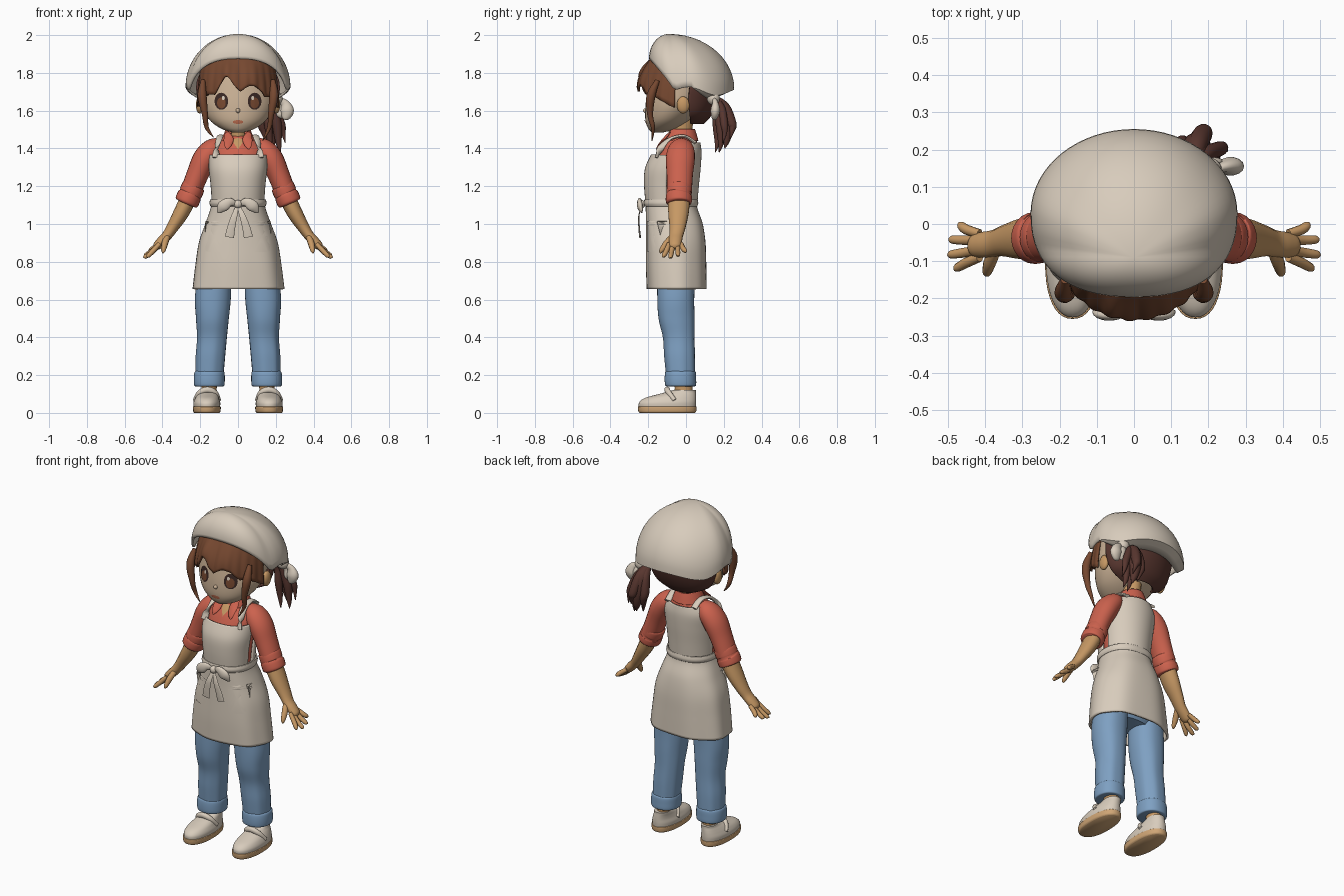
import bpy, bmesh, math
from mathutils import Vector
from mathutils.bvhtree import BVHTree


def paint(name, r, g, b):
    m = bpy.data.materials.new(name)
    m.diffuse_color = [((c / 255 + 0.055) / 1.055) ** 2.4 for c in (r, g, b)] + [1]
    return m


CREAM = paint("cream cloth", 216, 204, 188)
FACE = paint("pale face", 203, 178, 150)
SKIN = paint("tan skin", 198, 152, 100)
SHIRT = paint("coral shirt", 204, 98, 78)
DENIM = paint("blue denim", 126, 160, 194)
HAIR = paint("brown hair", 118, 72, 48)
DARK = paint("dark hair", 88, 54, 47)
EYE = paint("eye dark", 58, 40, 36)
SOLE = paint("tan sole", 208, 166, 118)
LIP = paint("lip", 190, 110, 80)


def smooth(rows, n=6):
    """Catmull-Rom through tuples."""
    out, last = [], len(rows) - 1
    for i in range(last):
        p = [rows[max(i - 1, 0)], rows[i], rows[i + 1], rows[min(i + 2, last)]]
        for k in range(n):
            t = k / n
            out.append(tuple(0.5 * (2 * b + (c - a) * t + (2 * a - 5 * b + 4 * c - d) * t * t
                                    + (3 * b - a - 3 * c + d) * t ** 3) for a, b, c, d in zip(*p)))
    return out + [tuple(rows[-1])]


def power(v, p):
    return math.copysign(abs(v) ** (2 / p), v)


def grid(name, rings, mat, closed=True, cap=True, mirror=False, thick=0):
    """Skin a list of point rings."""
    bm = bmesh.new()
    vs = [[bm.verts.new(p) for p in r] for r in rings]
    n = len(rings[0])
    for r0, r1 in zip(vs, vs[1:]):
        for j in range(n if closed else n - 1):
            k = (j + 1) % n
            bm.faces.new((r0[j], r0[k], r1[k], r1[j]))
    if closed and cap:
        bm.faces.new(vs[0])
        bm.faces.new(vs[-1])
    bmesh.ops.remove_doubles(bm, verts=bm.verts[:], dist=1e-5)
    bmesh.ops.recalc_face_normals(bm, faces=bm.faces[:])
    me = bpy.data.meshes.new(name)
    bm.to_mesh(me)
    bm.free()
    me.materials.append(mat)
    me.polygons.foreach_set("use_smooth", [True] * len(me.polygons))
    me.set_sharp_from_angle(angle=math.radians(50))
    ob = bpy.data.objects.new(name, me)
    bpy.context.collection.objects.link(ob)
    if thick:
        s = ob.modifiers.new("thickness", 'SOLIDIFY')
        s.thickness, s.offset = thick, 0
    if mirror:
        ob.modifiers.new("mirror", 'MIRROR').use_mirror_merge = False
    return ob


def loft(name, rows, mat, p=2, arc=(0, 360), seg=40, fold=0, **kw):
    """Rows are (x centre, z, x radius, front y, back y)."""
    closed = arc[1] - arc[0] == 360
    rings, fine = [], smooth(rows)
    for i, (cx, z, rx, f, b) in enumerate(fine):
        ring = []
        for j in range(seg if closed else seg + 1):
            a = math.radians(arc[0] + (arc[1] - arc[0]) * j / seg)
            w = 1 + fold * i / len(fine) * math.sin(7 * a + 1)
            ring.append((cx + rx * w * power(math.cos(a), p), (f + b) / 2 + (b - f) / 2 * w * power(math.sin(a), p), z))
        rings.append(ring)
    return grid(name, rings, mat, closed, **kw)


def tube(name, pts, mat, flat=1.0, seg=14, ref=(0, 1, 0), **kw):
    """Points are (x, y, z, radius); flat scales the cross-section along ref."""
    pts, rings = smooth(pts, 5), []
    for i, q in enumerate(pts):
        t = (Vector(pts[min(i + 1, len(pts) - 1)][:3]) - Vector(pts[max(i - 1, 0)][:3])).normalized()
        side = t.cross(Vector(ref)).normalized()
        up = side.cross(t)
        rings.append([Vector(q[:3]) + q[3] * (math.cos(a) * side + flat * math.sin(a) * up)
                      for a in (2 * math.pi * j / seg for j in range(seg))])
    return grid(name, rings, mat, **kw)


def ball(name, c, r, mat, **kw):
    rings = [[(c[0] + r[0] * math.sin(u) * math.cos(v), c[1] + r[1] * math.sin(u) * math.sin(v), c[2] + r[2] * math.cos(u))
              for v in (math.tau * j / 20 for j in range(20))] for u in (math.pi * i / 12 for i in range(13))]
    return grid(name, rings, mat, cap=False, **kw)


def plate(name, target, x, z, w, h, mat, p=2, lift=0.004, taper=0, **kw):
    """Thin patch laid onto the front of a target."""
    me = target.data
    tree = BVHTree.FromPolygons([v.co for v in me.vertices], [q.vertices[:] for q in me.polygons])
    rings = []
    for r in (0, 0.3, 0.6, 0.85, 1):
        ring = []
        for j in range(32):
            a = math.tau * j / 32
            v = r * power(math.sin(a), p)
            px, pz = x + w * r * power(math.cos(a), p) * (1 + taper * v), z + h * v
            hit = tree.ray_cast(Vector((px, -2, pz)), Vector((0, 1, 0)))[0]
            hit = hit or tree.find_nearest(Vector((px, -0.15, pz)))[0]
            ring.append((px, hit.y - lift, pz))
        rings.append(ring)
    return grid(name, rings, mat, cap=False, **kw)


# head and face
head = loft("head", [(0, 1.485, .03, -.18, -.12), (0, 1.505, .09, -.2, -.05), (0, 1.55, .15, -.215, .02),
                     (0, 1.62, .19, -.215, .09), (0, 1.7, .2, -.205, .14), (0, 1.8, .195, -.185, .16),
                     (0, 1.88, .14, -.15, .1), (0, 1.93, .04, -.08, .02)], FACE)
ball("nose", (0, -.213, 1.6), (.012, .014, .013), FACE)
ball("ear", (.203, -.015, 1.63), (.02, .034, .045), SKIN, mirror=True)
plate("eye", head, .088, 1.65, .036, .045, EYE, mirror=True)
plate("iris", head, .088, 1.641, .023, .029, HAIR, lift=.006, mirror=True)
plate("eye_glint", head, .078, 1.667, .008, .01, CREAM, lift=.008, mirror=True)
plate("mouth", head, 0, 1.54, .028, .01, LIP)
loft("neck", [(0, 1.38, .06, -.1, .04), (0, 1.45, .05, -.09, .03), (0, 1.56, .052, -.1, .04)], SKIN)

# hair: back shell, fringe with ragged hem, side locks, ponytail
loft("back_hair", [(0, 1.535, .1, -.05, .09), (0, 1.58, .175, -.1, .13), (0, 1.66, .207, -.15, .165),
                   (0, 1.76, .21, -.15, .18), (0, 1.86, .15, -.1, .13)], DARK, arc=(2, 178), thick=.014)
rings = []
for i in range(11):
    t = i / 10
    e, ring = math.sin(t * math.pi / 2), []
    for j in range(101):
        a = math.radians(-174 + 168 * j / 100)
        c, s = math.cos(a), math.sin(a)
        hem = 1.70 - .085 * abs(c) ** 3 + .04 * abs(math.sin(4.5 * a + .5)) * (1 - c * c * .7)
        hem += .045 * math.exp(-((c + .3) / .16) ** 2)
        groove = 1 + .012 * t * math.sin(26 * a)
        ring.append(((.185 + .027 * e) * c * groove, -.025 - .013 * e + (.15 + .065 * e) * s * groove,
                     1.885 + (hem - 1.885) * t))
    rings.append(ring)
grid("fringe", rings, HAIR, closed=False, thick=.012)
for sx, end in ((-1, 1.46), (1, 1.44)):
    tube("side_lock", [(sx * .185, -.15, 1.76, .012), (sx * .19, -.185, 1.68, .024), (sx * .175, -.19, 1.58, .016),
                       (sx * .165, -.175, 1.51, .011), (sx * .13, -.18, end, .002)], HAIR)
for dx, dy, z, r in ((0, 0, 1.40, .036), (.035, -.03, 1.38, .026), (-.04, .0, 1.43, .026),
                     (.015, .03, 1.45, .026), (.06, -.01, 1.43, .02), (-.01, -.05, 1.38, .022)):
    tube("ponytail_strand", [(.15, .14, 1.67, .015), (.16 + dx * .5, .19 + dy * .5, 1.62, r),
                             (.17 + dx, .212 + dy, 1.53, r), (.18 + dx, .215 + dy, z + .05, r * .6),
                             (.19 + dx, .205 + dy, z, .002)], DARK)

# headscarf
rings = []
for i in range(16):
    t = min(i / 13, 1) * math.pi / 2
    ring = []
    for j in range(64):
        a = math.tau * j / 64
        c, s = math.cos(a), math.sin(a)
        hem = 1.705 + .17 * ((-s - .35) / .65) ** .8 if s < -.35 else 1.705 + .02 * math.sin((s + .35) * 5)
        hx, hy = .272 * power(c, 2.4 if s < 0 else 2), .03 + .22 * power(s, 2.4 if s < 0 else 2)
        k = math.sin(t)
        x, y, z = hx * k, -.09 + (hy + .09) * k, hem + (2.0 - hem) * math.cos(t)
        tuck = max(i - 13, 0) * max(s, 0)
        ring.append((x * (1 - .09 * tuck), y - .035 * tuck, z - .014 * tuck))
    rings.append(ring)
grid("headscarf", rings, CREAM, cap=False, thick=.012)
ball("scarf_knot", (.2, .145, 1.665), (.036, .034, .036), CREAM)
tube("scarf_tail", [(.21, .145, 1.66, .012), (.245, .155, 1.64, .022), (.26, .155, 1.6, .036), (.252, .15, 1.56, .02),
                    (.25, .15, 1.55, .002)], CREAM, flat=.7)
tube("scarf_tail", [(.2, .15, 1.66, .012), (.215, .165, 1.62, .022), (.225, .16, 1.58, .022), (.23, .16, 1.56, .003)],
     CREAM, flat=.6)

# shirt body, open neck, collar
body = loft("shirt_body", [(0, 1.05, .12, -.18, .04), (0, 1.2, .128, -.19, .05), (0, 1.3, .138, -.18, .06),
                           (0, 1.38, .142, -.15, .065), (0, 1.43, .11, -.12, .06), (0, 1.465, .06, -.09, .045)], SHIRT)
plate("open_neck", body, 0, 1.425, .02, .03, SKIN, taper=.9, lift=.006)
loft("collar", [(0, 1.44, .085, -.115, .06), (0, 1.475, .07, -.1, .05), (0, 1.5, .058, -.085, .042)], SHIRT,
     arc=(-55, 235), thick=.012)
tube("collar_flap", [(.06, -.085, 1.485, .01), (.05, -.115, 1.45, .026), (.055, -.145, 1.415, .018),
                     (.058, -.158, 1.395, .002)], SHIRT, flat=.3, mirror=True)

# sleeves, arms, hands
tube("sleeve", [(.09, -.025, 1.43, .03), (.13, -.025, 1.4, .056), (.175, -.03, 1.345, .064), (.215, -.033, 1.26, .058),
                (.25, -.035, 1.17, .055)], SHIRT, flat=1.2, mirror=True, seg=24)
tube("rolled_cuff", [(.233, -.035, 1.205, .05), (.236, -.035, 1.198, .061), (.25, -.036, 1.165, .062),
                     (.254, -.036, 1.157, .059), (.258, -.037, 1.148, .064), (.272, -.038, 1.115, .063),
                     (.275, -.038, 1.108, .05)], SHIRT, flat=1.08, mirror=True, seg=24)
tube("forearm", [(.25, -.035, 1.16, .044), (.3, -.04, 1.06, .041), (.345, -.045, .985, .032), (.375, -.052, .94, .027),
                 (.405, -.056, .908, .026), (.43, -.058, .882, .022), (.44, -.058, .872, .01)], SKIN, flat=1.35, mirror=True)
for y0, y1, x1, z1 in ((-.09, -.118, .482, .825), (-.07, -.082, .497, .82), (-.045, -.042, .494, .83), (-.026, -.004, .472, .85)):
    tube("finger", [(.415, y0, .895, .012), (.45, (y0 + y1) / 2, (.89 + z1) / 2, .0135), (x1 - .006, y1, z1 + .006, .011),
                    (x1, y1, z1, .003)], SKIN, seg=10, mirror=True)
tube("thumb", [(.375, -.075, .93, .016), (.388, -.105, .895, .017), (.395, -.13, .86, .012), (.397, -.136, .845, .003)],
     SKIN, seg=10, ref=(1, 0, 0), mirror=True)

# apron
loft("apron_bib", [(0, 1.08, .132, -.205, .05), (0, 1.2, .14, -.216, .06), (0, 1.29, .15, -.212, .07),
                   (0, 1.365, .152, -.18, .075)], CREAM, p=2.3, arc=(-172, -8), thick=.012)
loft("apron_back", [(0, 1.08, .13, -.2, .052), (0, 1.2, .138, -.2, .062), (0, 1.3, .146, -.19, .072),
                    (0, 1.38, .146, -.16, .076), (0, 1.43, .115, -.13, .07)], CREAM, arc=(6, 174), thick=.012)
tube("strap", [(.118, -.155, 1.35, .02), (.112, -.135, 1.4, .019), (.1, -.085, 1.45, .018), (.092, -.01, 1.465, .018),
               (.088, .05, 1.43, .02)], CREAM, flat=.45, ref=(0, .6, 1), mirror=True)
skirt = loft("apron_skirt", [(0, 1.125, .132, -.205, .05), (0, 1.08, .14, -.207, .055), (0, 1.0, .168, -.205, .083),
                             (0, .9, .203, -.205, .098), (0, .78, .222, -.205, .102), (0, .655, .237, -.2, .104)],
             CREAM, p=2.3, seg=72, fold=.018, cap=False, thick=.012)
loft("waistband", [(0, 1.095, .142, -.214, .056), (0, 1.11, .147, -.22, .061), (0, 1.13, .144, -.216, .058)],
     CREAM, p=2.3, thick=.008, cap=False)
plate("pocket", skirt, .125, .935, .05, .083, CREAM, p=7, lift=.009, mirror=True)
plate("pocket_hem", skirt, .125, 1.005, .05, .012, CREAM, p=7, lift=.013, mirror=True)
ball("bow_knot", (0, -.235, 1.105), (.022, .02, .022), CREAM)
tube("bow_loop", [(.01, -.235, 1.108, .01), (.045, -.245, 1.115, .024), (.08, -.243, 1.093, .03), (.102, -.235, 1.065, .012),
                  (.105, -.233, 1.06, .002)], CREAM, flat=.5, mirror=True)
for x in (-.045, .055):
    tube("bow_tail", [(0, -.235, 1.1, .008), (x * .45, -.25, 1.04, .016), (x * .8, -.248, .98, .021), (x, -.243, .93, .024)],
         CREAM, flat=.2)

# jeans
loft("jeans_hips", [(0, .68, .14, -.13, .03), (0, .75, .2, -.16, .06), (0, .9, .17, -.17, .06), (0, 1.05, .11, -.16, .03)], DENIM)
loft("jeans_leg", [(.12, .8, .085, -.15, .05), (.132, .62, .095, -.152, .044), (.135, .5, .087, -.145, .045),
                   (.137, .4, .079, -.122, .045), (.145, .3, .078, -.115, .048), (.15, .2, .074, -.105, .048)],
     DENIM, p=2.2, fold=.02, mirror=True)
loft("jeans_cuff", [(.152, .14, .07, -.098, .042), (.152, .146, .08, -.11, .053), (.152, .18, .082, -.113, .054),
                    (.151, .215, .079, -.11, .052), (.151, .222, .068, -.1, .042)], DENIM, p=2.2, mirror=True)

# feet and shoes
loft("ankle", [(.155, .07, .045, -.09, .035), (.153, .12, .04, -.06, .035), (.152, .2, .045, -.07, .035)], SKIN, mirror=True)
loft("shoe_sole", [(.165, 0, .066, -.245, .047), (.165, .008, .072, -.252, .054), (.165, .03, .074, -.255, .056),
                   (.165, .034, .07, -.25, .052)], SOLE, p=2.3, mirror=True)
loft("shoe_upper", [(.165, .03, .07, -.25, .052), (.165, .055, .071, -.248, .054), (.164, .078, .063, -.22, .054),
                    (.161, .097, .054, -.155, .053), (.158, .11, .048, -.105, .052), (.157, .122, .044, -.065, .052)],
     CREAM, p=2.2, mirror=True)
tube("shoe_strap", [(.103, -.06, .065, .014), (.122, -.09, .105, .016), (.162, -.1, .122, .017), (.202, -.09, .105, .016),
                    (.226, -.06, .065, .014)], CREAM, flat=.9, mirror=True)
